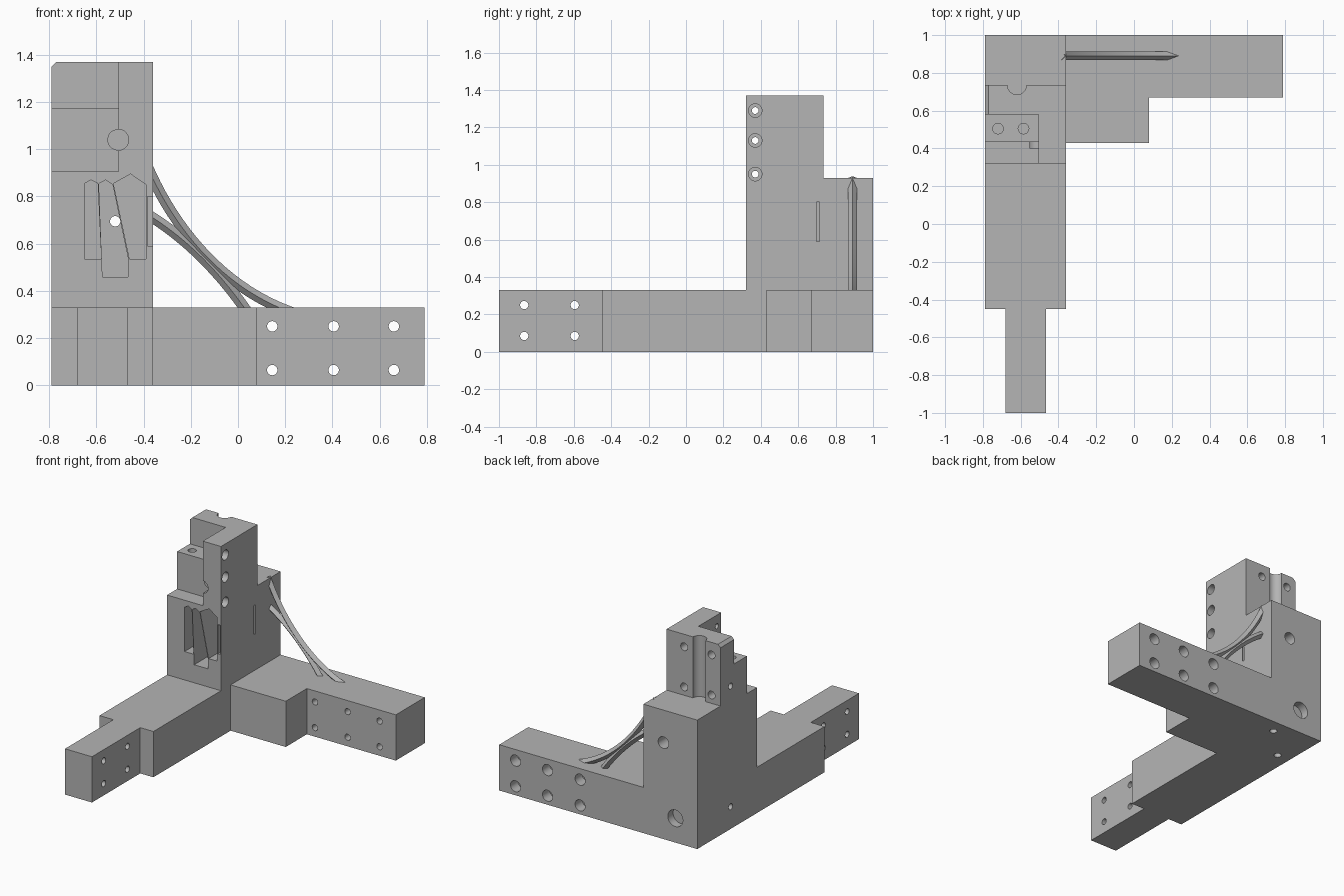
import bpy, bmesh
from mathutils import Vector

if "Cube" in bpy.data.objects:
    bpy.data.objects.remove(bpy.data.objects["Cube"])

grey = bpy.data.materials.new("machined_grey")
grey.use_nodes = True
grey.diffuse_color = (0.46, 0.46, 0.46, 1)
grey.node_tree.nodes["Principled BSDF"].inputs["Base Color"].default_value = (0.46, 0.46, 0.46, 1)

# Each plane maps (u, v, distance along the axis) to world space
PLANES = {
    "X": lambda u, v, d: Vector((d, u, v)),
    "Y": lambda u, v, d: Vector((u, d, v)),
    "Z": lambda u, v, d: Vector((u, v, d)),
}


def make_object(name, bm):
    bmesh.ops.recalc_face_normals(bm, faces=bm.faces)
    mesh = bpy.data.meshes.new(name)
    bm.to_mesh(mesh)
    bm.free()
    mesh.materials.append(grey)
    obj = bpy.data.objects.new(name, mesh)
    bpy.context.scene.collection.objects.link(obj)
    return obj


def prism(name, axis, outline, start, end):
    """Extrude a flat outline along an axis."""
    bm = bmesh.new()
    place = PLANES[axis]
    face = bm.faces.new([bm.verts.new(place(u, v, start)) for u, v in outline])
    out = bmesh.ops.extrude_face_region(bm, geom=[face])
    moved = [g for g in out["geom"] if isinstance(g, bmesh.types.BMVert)]
    bmesh.ops.translate(bm, verts=moved, vec=place(0, 0, end - start))
    return make_object(name, bm)


def rect(u0, u1, v0, v1):
    return [(u0, v0), (u1, v0), (u1, v1), (u0, v1)]


def circle(u, v, radius, sides=32):
    spin = [Vector((radius, 0)) for _ in range(sides)]
    from_angle = 6.283185 / sides
    from math import cos, sin
    return [(u + p.x * cos(i * from_angle), v + p.x * sin(i * from_angle))
            for i, p in enumerate(spin)]


cutters = []


def combine(tool, operation="DIFFERENCE"):
    mod = body.modifiers.new(tool.name, "BOOLEAN")
    mod.operation = operation
    mod.solver = "EXACT"
    mod.object = tool
    tool.hide_render = True
    cutters.append(tool)


def cut(name, axis, outline, start, end):
    combine(prism(name, axis, outline, start, end))


def drill(name, axis, u, v, radius, start, end):
    cut(name, axis, circle(u, v, radius), start, end)


# L-shaped base with a narrow tongue and a stepped side arm
body = prism("bracket_body", "Z", [
    (-0.79, 1), (-0.79, -0.45), (-0.68, -0.45), (-0.68, -1), (-0.465, -1),
    (-0.465, -0.45), (-0.36, -0.45), (-0.36, 0.43), (0.08, 0.43),
    (0.08, 0.67), (0.79, 0.67), (0.79, 1)], 0, 0.33)

# Stepped column over the corner
combine(prism("column", "X", [
    (0.32, 0.1), (1, 0.1), (1, 0.93), (0.735, 0.93), (0.735, 1.37),
    (0.32, 1.37)], -0.79, -0.36), "UNION")

# Stepped recess beside the upper post, and its chamfered corner
cut("lower_recess", "Z", rect(-0.9, -0.505, 0.2, 0.435), 0.905, 1.5)
cut("upper_recess", "Z", rect(-0.9, -0.505, 0.2, 0.58), 1.175, 1.5)
cut("top_chamfer", "Y", [(-0.82, 1.32), (-0.82, 1.4), (-0.74, 1.4)], 0.2, 0.9)

# Pin set half into the post
combine(prism("pin", "Y", circle(-0.508, 1.04, 0.045), 0.40, 0.5), "UNION")
drill("pin_socket", "Y", -0.508, 1.04, 0.045, 0.2, 0.40)

# Vertical groove at the back of the post
drill("back_groove", "Z", -0.62, 0.735, 0.05, 0.93, 1.5)

# Pointed front slots
slots = [
    [(-0.65, 0.535), (-0.65, 0.855), (-0.622, 0.87), (-0.594, 0.855), (-0.579, 0.535)],
    [(-0.574, 0.46), (-0.589, 0.855), (-0.56, 0.87), (-0.531, 0.85), (-0.465, 0.535), (-0.465, 0.46)],
    [(-0.459, 0.535), (-0.527, 0.855), (-0.455, 0.895), (-0.39, 0.85), (-0.39, 0.535)],
]
for number, outline in enumerate(slots):
    cut(f"front_slot_{number}", "Y", outline, 0.2, 0.69)
cut("edge_slot", "Y", rect(-0.384, -0.363, 0.59, 0.8), 0.2, 0.715)
cut("side_slit", "X", rect(0.698, 0.715, 0.59, 0.8), -0.384, -0.3)

# Counterbored screw holes through the side of the post
for z in (0.95, 1.13, 1.29):
    drill("post_hole", "X", 0.37, z, 0.018, -0.6 if z > 0.96 else -0.55, -0.3)
    drill("post_counterbore", "X", 0.37, z, 0.036, -0.42, -0.3)

# Screw holes through the side arm, counterbored from behind
for x in (0.145, 0.405, 0.66):
    for z in (0.065, 0.25):
        drill("arm_hole", "Y", x, z, 0.022, 0.6, 1.1)
        drill("arm_counterbore", "Y", x, z, 0.04, 0.92, 1.1)

# Screw holes through the tongue
for y in (-0.865, -0.595):
    for z in (0.085, 0.25):
        drill("tongue_hole", "X", y, z, 0.022, -0.8, -0.4)

# Long bolt hole and blind socket in the back
drill("bolt_hole", "Y", -0.52, 0.695, 0.022, 0.6, 1.1)
drill("bolt_counterbore", "Y", -0.52, 0.695, 0.042, 0.9, 1.1)
drill("back_socket", "Y", -0.615, 0.175, 0.06, 0.94, 1.1)

# Blind holes: post back, block top, left side and underside
for x in (-0.718, -0.5):
    for z in (0.99, 1.28):
        drill("post_back_hole", "Y", x, z, 0.028, 0.65, 0.8)
for x in (-0.72, -0.585):
    drill("block_top_hole", "Z", x, 0.505, 0.028, 1.05, 1.3)
for z in (0.16, 1.03):
    drill("left_side_hole", "X", 0.62, z, 0.022, -0.9, -0.7)
for x, y in ((-0.46, 0.9), (-0.69, 0.67)):
    drill("underside_hole", "Z", x, y, 0.025, -0.1, 0.08)

# Bake the booleans and discard the cutters
bpy.context.view_layer.update()
evaluated = body.evaluated_get(bpy.context.evaluated_depsgraph_get())
body.data = bpy.data.meshes.new_from_object(evaluated)
body.modifiers.clear()
for tool in cutters:
    bpy.data.objects.remove(tool)
body.data.materials.clear()
body.data.materials.append(grey)


def rib(name, ends, handles, y=0.89, half=0.023, steps=20):
    """Sweep a diamond section along a Bezier path in the XZ plane."""
    a, d = (Vector((p[0], y, p[1])) for p in ends)
    b, c = (Vector((p[0], y, p[1])) for p in handles)
    bm = bmesh.new()
    rings = []
    side = Vector((0, half, 0))
    for i in range(steps + 1):
        t = i / steps
        s = 1 - t
        p = a * s**3 + b * 3 * s * s * t + c * 3 * s * t * t + d * t**3
        tangent = (b - a) * s * s + (c - b) * 2 * s * t + (d - c) * t * t
        normal = tangent.cross(side).normalized() * half
        rings.append([bm.verts.new(p + o) for o in (normal, side, -normal, -side)])
    for low, high in zip(rings, rings[1:]):
        for k in range(4):
            n = (k + 1) % 4
            bm.faces.new((low[k], low[n], high[n], high[k]))
    bm.faces.new(rings[0])
    bm.faces.new(rings[-1])
    return make_object(name, bm)


# Two crossing curved ribs between the column and the arm
ribs = [
    rib("long_rib", ((-0.385, 0.93), (0.27, 0.295)), ((-0.27, 0.66), (-0.05, 0.39))),
    rib("short_rib", ((-0.385, 0.725), (0.05, 0.295)), ((-0.21, 0.62), (-0.06, 0.46))),
]

# Smooth bores and curves, keep edges sharp
bpy.ops.object.select_all(action="DESELECT")
for obj in [body] + ribs:
    obj.select_set(True)
bpy.context.view_layer.objects.active = body
bpy.ops.object.shade_smooth_by_angle(angle=0.5)
